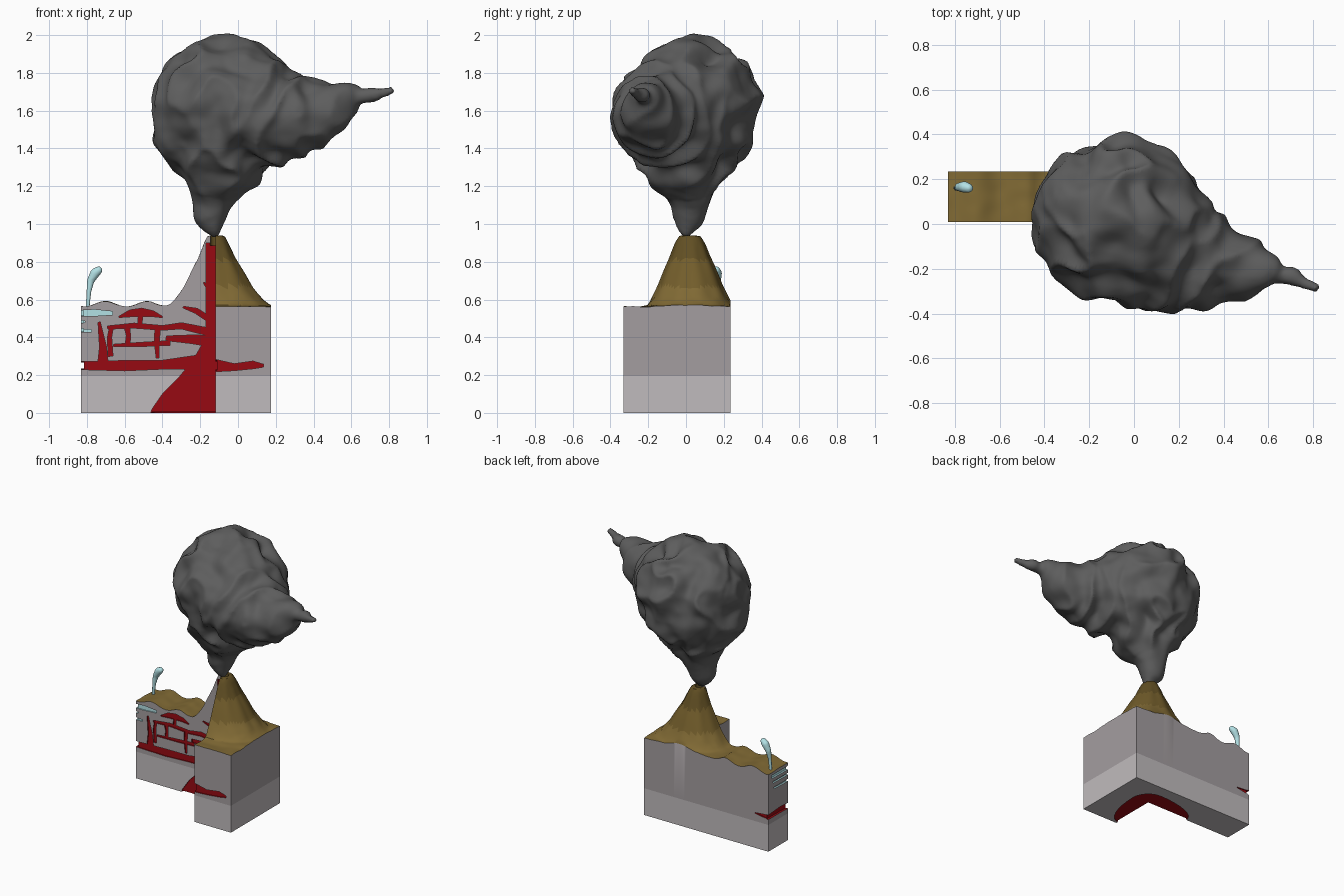
import bpy, bmesh, math
from mathutils import Vector, noise

if "Cube" in bpy.data.objects:
    bpy.data.objects.remove(bpy.data.objects["Cube"])

def material(name, rgb):
    m = bpy.data.materials.new(name)
    m.diffuse_color = (*rgb, 1)
    m.use_nodes = True
    m.node_tree.nodes["Principled BSDF"].inputs["Base Color"].default_value = m.diffuse_color
    return m

ROCK, BASE, LOW, MID, TOP, RED, WATER = range(7)
PALETTE = [material(*a) for a in (
    ("rock", (.37, .34, .35)), ("deep_rock", (.53, .50, .51)),
    ("soil_low", (.22, .145, .035)), ("soil_mid", (.17, .11, .024)),
    ("soil_top", (.12, .078, .017)), ("magma", (.31, .003, .006)),
    ("water", (.45, .75, .78)))]
SMOKE = material("smoke", (.11, .11, .11))

def make(name, bm, mats):
    bmesh.ops.recalc_face_normals(bm, faces=bm.faces)
    me = bpy.data.meshes.new(name)
    bm.to_mesh(me)
    bm.free()
    for m in mats:
        me.materials.append(m)
    ob = bpy.data.objects.new(name, me)
    bpy.context.collection.objects.link(ob)
    return ob

def activate(ob):
    bpy.ops.object.select_all(action='DESELECT')
    ob.select_set(True)
    bpy.context.view_layer.objects.active = ob

def apply_mod(ob, kind, **props):
    activate(ob)
    mod = ob.modifiers.new("mod", kind)
    for k, v in props.items():
        setattr(mod, k, v)
    bpy.ops.object.modifier_apply(modifier=mod.name)

def lerp_table(table, t):
    for (a, u), (b, v) in zip(table, table[1:]):
        if t <= b:
            return u + (v - u) * (t - a) / (b - a)
    return table[-1][1]

# Crust block: L-shaped terrain with a volcano cone, extruded to the ground
CX, CY = -.12, .008
CONE = [(0, .94), (.05, .937), (.068, .9), (.105, .82), (.15, .745),
        (.2, .66), (.25, .602), (.29, .57), (.4, .562), (3, .562)]

def height(x, y):
    dx, dy = x - CX, y - .017
    dy = abs(dy) * (.65 if dy > 0 else .75) + 2.5 * dy * dy
    dx *= 1.18 if dx < 0 else 1
    r = math.hypot(dx, dy)
    z = lerp_table(CONE, r)
    if x < -.38:
        z += .018 * (1 + math.cos((x + .48) * 28)) * min(1, (-.38 - x) * 12) * .8
    groove = math.sin(9 * math.atan2(dy, dx)) * .006
    return z + (groove if .07 < r < .25 else 0) + .004 * noise.noise((x * 14, y * 14, 0))

def span(a, b, n):
    return [a + (b - a) * i / n for i in range(n)]

xs = span(-.83, CX, 48) + span(CX, .174, 22) + [.174]
ys = span(-.33, CY, 24) + span(CY, .235, 17) + [.235]
bm = bmesh.new()
grid = {}
def vert(i, j):
    if (i, j) not in grid:
        grid[i, j] = bm.verts.new((xs[i], ys[j], height(xs[i], ys[j])))
    return grid[i, j]

for i in range(len(xs) - 1):
    for j in range(len(ys) - 1):
        if i < 48 and j < 24:
            continue
        f = bm.faces.new([vert(i, j), vert(i + 1, j), vert(i + 1, j + 1), vert(i, j + 1)])
        z = f.calc_center_median().z
        f.material_index = LOW if z < .67 else MID if z < .81 else TOP
rim = [e for e in bm.edges if e.is_boundary]
for z, mat in ((.195, ROCK), (0, BASE)):
    geom = bmesh.ops.extrude_edge_only(bm, edges=rim)["geom"]
    rim = [g for g in geom if isinstance(g, bmesh.types.BMEdge)]
    for g in geom:
        if isinstance(g, bmesh.types.BMVert):
            g.co.z = z
        elif isinstance(g, bmesh.types.BMFace):
            g.material_index = mat
rim = [e for e in bm.edges if e.is_boundary]
for f in bmesh.ops.contextual_create(bm, geom=rim)["faces"]:
    f.material_index = BASE
crust = make("crust_block", bm, PALETTE)

# Inlays: outlines (u, v) pressed slightly into a face and coloured
def inlay(loop, place, depth=.008, mat=RED):
    bm = bmesh.new()
    front, back = [[bm.verts.new(place(u, z, d)) for u, z in loop] for d in (-.05, depth)]
    bm.faces.new(front)
    bm.faces.new(back)
    for i in range(len(loop)):
        j = (i + 1) % len(loop)
        bm.faces.new([front[i], front[j], back[j], back[i]])
    for f in bm.faces:
        f.material_index = mat
    cutter = make("cutter", bm, PALETTE)
    cutter.hide_render = True
    apply_mod(crust, 'BOOLEAN', operation='DIFFERENCE', solver='EXACT', object=cutter)
    bpy.data.objects.remove(cutter)

# Veins: tapered strips (u, z, half width)
def vein(pts, place, depth=.008, mat=RED):
    left, right = [], []
    for i, (u, z, w) in enumerate(pts):
        a, b = pts[max(i - 1, 0)], pts[min(i + 1, len(pts) - 1)]
        n = Vector((a[1] - b[1], b[0] - a[0])).normalized() * w
        left.append((u + n.x, z + n.y))
        right.append((u - n.x, z - n.y))
    inlay(left + right[::-1], place, depth, mat)

left_face = lambda u, z, d: (u, CY + d, z)
right_face = lambda u, z, d: (u, -.33 + d, z)
inner_face = lambda u, z, d: (CX + d, u, z)
end_face = lambda u, z, d: (-.83 + d, u, z)
back_face = lambda u, z, d: (u, .235 - d, z)
under_face = lambda u, v, d: (u, v, d)

# Magma chamber and conduit, seen on both section faces and underneath
CHAMBER = [(.35, -.02), (.335, .02), (.28, .1), (.2, .18), (.15, .24), (.1, .31),
           (.06, .38), (.04, .46), (.032, .6), (.029, .8), (.028, .9)]
inlay([(CX - r, z) for r, z in CHAMBER] + [(CX + .0075, .9), (CX + .0075, -.02)], left_face, .009)
inlay([(CY - r * .95, z) for r, z in CHAMBER] + [(CY + .0085, .9), (CY + .0085, -.02)], inner_face, .008)
arc = []
for i in range(25):
    a = math.pi * (1 - i / 16)
    c, s = math.cos(a) * .34, math.sin(a) * .34
    arc.append((CX + c * (.4 if c > 0 else 1), CY + s * (.4 if s > 0 else .95)))
inlay([(CX - .34, CY - .03)] + arc + [(CX - .03, CY - .32), (CX - .03, CY - .03)], under_face, .006)

# Crater mouth
ring = [(CX + .028 * math.cos(i * .5236 + .2), CY + .01 + .028 * math.sin(i * .5236 + .2))
        for i in range(12)]
inlay(ring, lambda u, v, d: (u, v, .945 - d), .06, TOP)

# Sills and dikes
for pts in (
    [(-.85, .25, .02), (-.6, .25, .027), (-.4, .255, .023), (-.18, .27, .04)],
    [(-.715, .24, .03), (-.715, .35, .018), (-.735, .48, .006)],
    [(-.69, .452, .008), (-.55, .462, .013), (-.4, .45, .012), (-.3, .461, .016), (-.16, .43, .02)],
    [(-.66, .357, .006), (-.5, .363, .011), (-.36, .37, .012)],
    [(-.38, .395, .012), (-.25, .39, .022), (-.14, .38, .03)],
    [(-.675, .3, .013), (-.68, .4, .011), (-.67, .455, .01)],
    [(-.585, .355, .013), (-.58, .41, .011), (-.59, .465, .015)],
    [(-.425, .29, .008), (-.43, .37, .012), (-.425, .455, .015)],
    [(-.63, .508, .003), (-.57, .527, .018), (-.51, .532, .022), (-.45, .525, .015), (-.4, .507, .003)],
    [(-.52, .458, .01), (-.515, .53, .012)],
    [(-.29, .56, .004), (-.22, .54, .014), (-.13, .48, .015)],
    [(-.18, .69, .004), (-.135, .63, .012)],
):
    vein(pts, left_face)
vein([(-.02, .25, .02), (.1, .255, .022), (.25, .25, .016)], end_face, .016)
vein([(-.85, .25, .016), (-.78, .252, .01), (-.72, .255, .002)], back_face)
vein([(-.14, .252, .035), (-.02, .242, .018), (.08, .254, .02), (.135, .25, .007)], right_face)
vein([(-.36, .253, .029), (-.2, .25, .02), (-.02, .27, .04)], inner_face)
vein([(-.27, .42, .006), (-.15, .43, .013), (-.01, .4, .02)], inner_face)
vein([(-.2, .24, .02), (-.19, .35, .011), (-.17, .44, .01)], inner_face)

# Ground water layers on the section and the end face
for front, end in (
    ([(-.86, .527, .014), (-.76, .53, .017), (-.665, .528, .009)], [(-.02, .527, .014), (.2, .53, .012)]),
    ([(-.86, .437, .009), (-.775, .434, .006)], [(-.02, .437, .009), (.17, .44, .006)]),
    ([(-.86, .483, .006), (-.81, .483, .004)], [(-.02, .483, .007), (.18, .485, .006)]),
):
    vein(front, left_face, .008, WATER)
    vein(end, end_face, .012, WATER)
activate(crust)
bpy.ops.object.shade_smooth_by_angle(angle=math.radians(35))

# Billowing shapes: chains of spheres fused into one skin
def plume(name, chains, voxel, mat, amp):
    balls = []
    for ch in chains:
        for a, b in zip(ch, ch[1:]):
            balls += [tuple(p + (q - p) * i / 7 for p, q in zip(a, b)) for i in range(8)]
    bm = bmesh.new()
    for x, y, z, r in balls:
        new = bmesh.ops.create_icosphere(bm, subdivisions=3, radius=r)["verts"]
        bmesh.ops.translate(bm, verts=new, vec=(x, y, z))
    ob = make(name, bm, [mat])
    apply_mod(ob, 'REMESH', mode='VOXEL', voxel_size=voxel)
    apply_mod(ob, 'SMOOTH', iterations=6)
    moves = []
    for v in ob.data.vertices:
        p = v.co
        r = min(((p - Vector(b[:3])).length - b[3], b[3]) for b in balls)[1]
        w = p + .13 * noise.noise_vector(p * 3)
        f = Vector((w.x * 5.2, w.y * 5.2, w.z * 3))
        d = .8 * (1 - 3.2 * abs(noise.noise(f))) + .4 * noise.noise(p * 10)
        moves.append(v.normal * d * amp * min(1, (r / .27) ** 1.3 + .1))
    for v, m in zip(ob.data.vertices, moves):
        v.co += m
    apply_mod(ob, 'SMOOTH', iterations=2)
    activate(ob)
    bpy.ops.object.shade_smooth()

# Ash cloud: stem into a big head, with a tail drifting to the front right
head = (-.07, .02, 1.615, .36)
plume("ash_cloud", [
    [(-.125, .0, .95, .024), (-.14, .005, 1.0, .055), (-.15, .02, 1.06, .085), (-.14, .025, 1.13, .1),
     (-.13, .02, 1.24, .15), (-.09, .0, 1.4, .25), head],
    [head, (-.24, .04, 1.66, .2)], [head, (-.17, .0, 1.53, .27)],
    [head, (.15, -.12, 1.57, .255), (.33, -.17, 1.575, .19), (.46, -.19, 1.6, .145),
     (.55, -.2, 1.66, .092), (.6, -.2, 1.68, .06), (.65, -.23, 1.67, .036), (.7, -.23, 1.68, .04),
     (.75, -.26, 1.69, .026), (.81, -.28, 1.705, .024)]], .015, SMOKE, .043)

# Geyser jet
plume("geyser", [[(-.795, .16, .56, .012), (-.79, .16, .64, .014), (-.78, .165, .7, .02),
                  (-.757, .165, .74, .026), (-.738, .16, .755, .021)]], .006, PALETTE[WATER], .004)
